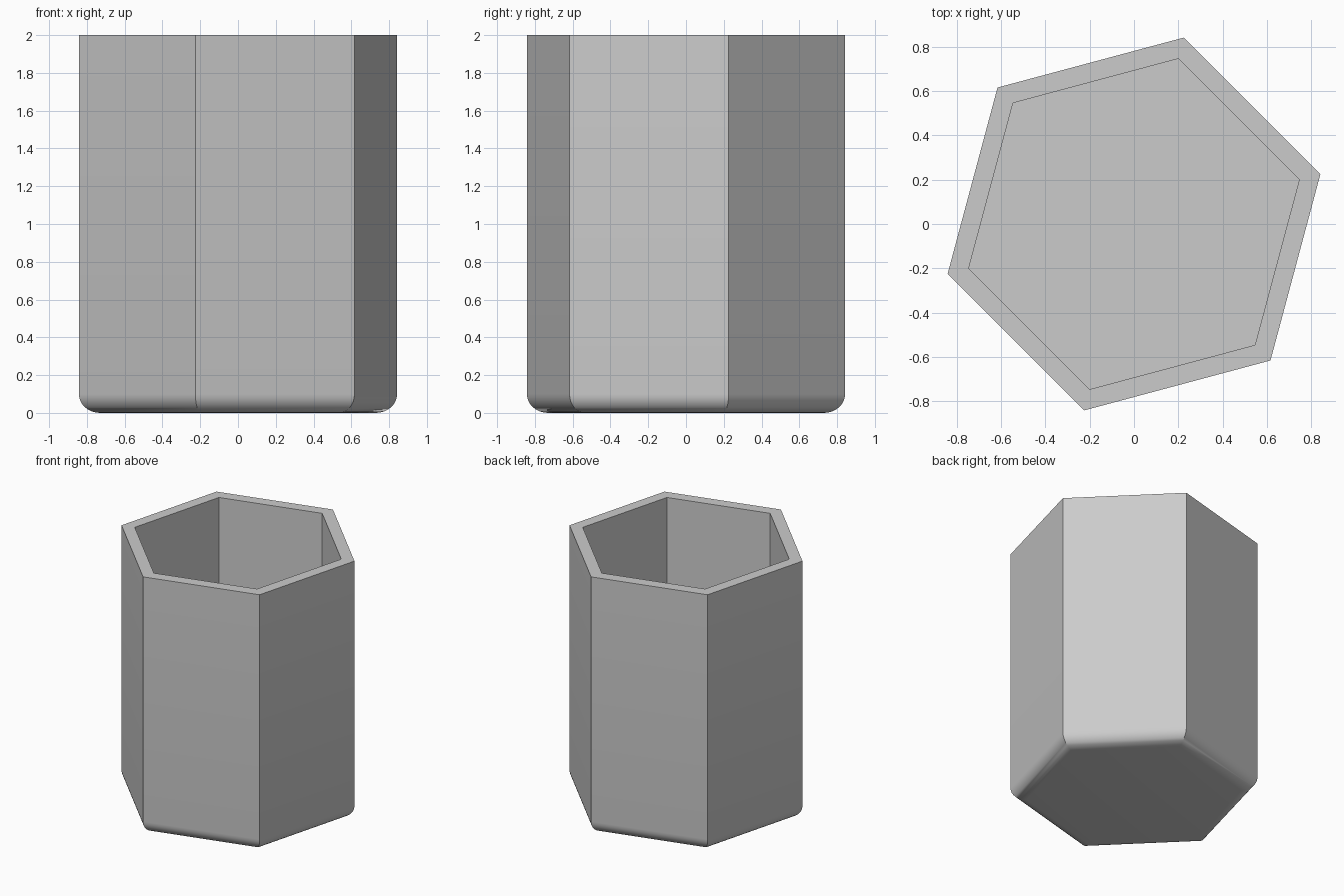
import bpy
import bmesh
import math

if "Cube" in bpy.data.objects:
    bpy.data.objects.remove(bpy.data.objects["Cube"], do_unlink=True)

SIDES = 6
TURN = math.radians(15)
HEIGHT = 2.0
OUTER = 0.872      # corner radius of the outside
INNER = 0.773      # corner radius of the cavity
FLOOR = 0.09       # floor thickness
FILLET = 0.1       # rounding of the bottom edge
STEPS = 8

# Grey material
grey = bpy.data.materials.new("light_grey")
grey.use_nodes = True
colour = (0.6, 0.6, 0.6, 1)
grey.diffuse_color = colour
grey.node_tree.nodes["Principled BSDF"].inputs["Base Color"].default_value = colour

# Profile as (corner radius, height): rounded base, outer wall, rim, cavity
profile = []
for i in range(STEPS + 1):
    a = math.pi / 2 * i / STEPS
    inset = FILLET * (1 - math.sin(a)) / math.cos(math.pi / SIDES)
    profile.append((OUTER - inset, FILLET * (1 - math.cos(a))))
profile += [(OUTER, HEIGHT), (INNER, HEIGHT), (INNER, FLOOR)]

# Hexagonal cup: one ring per profile point, bridged in order
bm = bmesh.new()
rings = []
for radius, z in profile:
    ring = []
    for k in range(SIDES):
        t = TURN + math.tau * k / SIDES
        ring.append(bm.verts.new((radius * math.cos(t), radius * math.sin(t), z)))
    rings.append(ring)
for low, high in zip(rings, rings[1:]):
    for k in range(SIDES):
        n = (k + 1) % SIDES
        bm.faces.new((low[k], low[n], high[n], high[k]))

# Underside and cavity floor
bm.faces.new(rings[0][::-1])
bm.faces.new(rings[-1])
bmesh.ops.recalc_face_normals(bm, faces=bm.faces)

mesh = bpy.data.meshes.new("hexagonal_cup")
bm.to_mesh(mesh)
bm.free()
mesh.materials.append(grey)
cup = bpy.data.objects.new("hexagonal_cup", mesh)
bpy.context.collection.objects.link(cup)

# Smooth the rounded base, keep the corners crisp
bpy.ops.object.select_all(action="DESELECT")
cup.select_set(True)
bpy.context.view_layer.objects.active = cup
bpy.ops.object.shade_smooth_by_angle(angle=math.radians(30))
